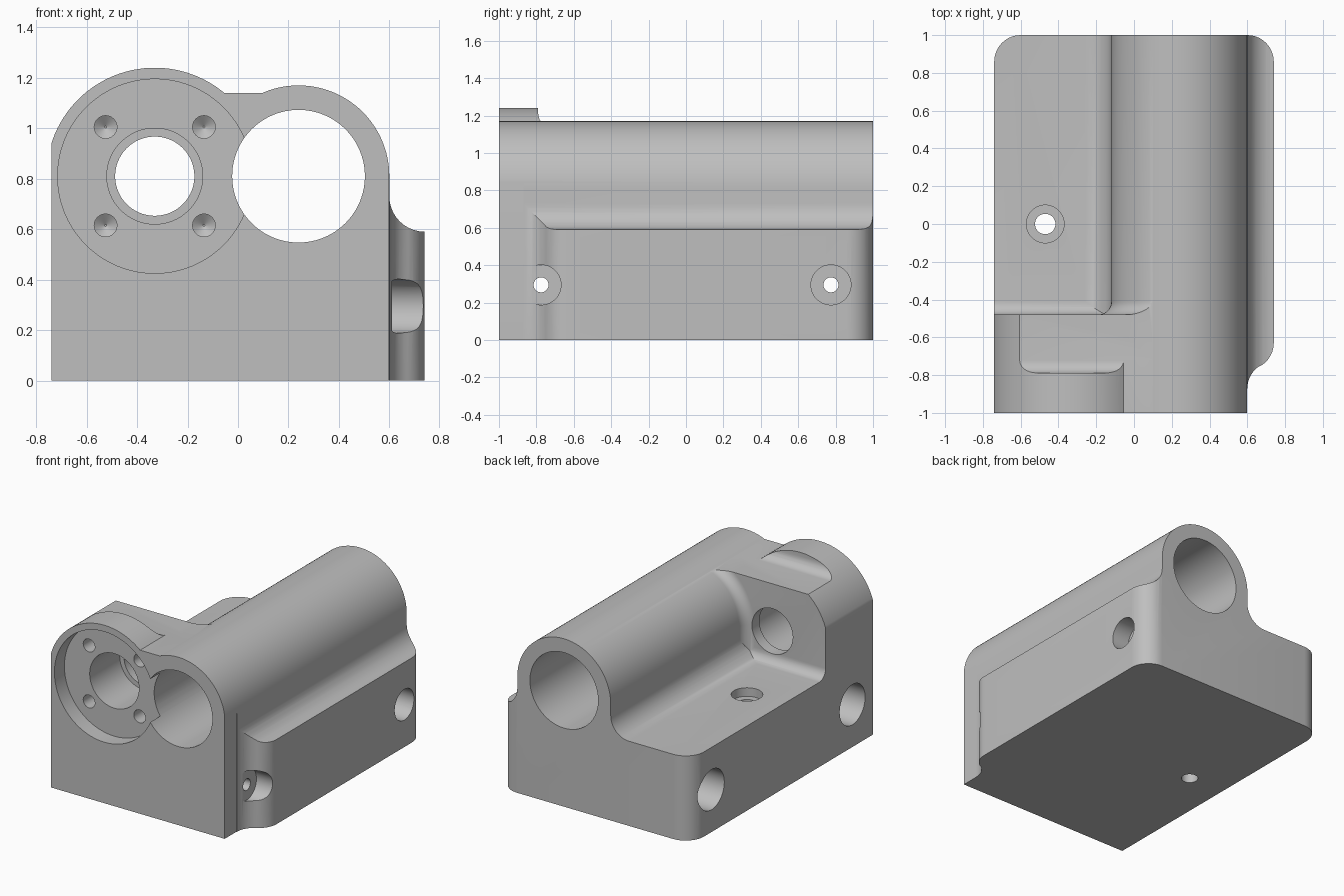
import bpy, bmesh
from math import sin, cos, pi, radians

cube = bpy.data.objects.get("Cube")
if cube:
    bpy.data.objects.remove(cube, do_unlink=True)

grey = bpy.data.materials.new("light_grey")
grey.use_nodes = True
grey.diffuse_color = (0.52, 0.52, 0.52, 1)
grey.node_tree.nodes["Principled BSDF"].inputs["Base Color"].default_value = (0.52, 0.52, 0.52, 1)


def arc(u, v, r, start, end, n=10):
    """Points on a circular arc, angles in degrees."""
    angles = [radians(start + (end - start) * i / n) for i in range(n + 1)]
    return [(u + r * cos(a), v + r * sin(a)) for a in angles]


def loft(name, axis, sections):
    """Solid through flat sections (position, outline) stacked along an axis."""
    place = {"x": lambda t, p: (t, p[0], p[1]),
             "y": lambda t, p: (p[0], t, p[1]),
             "z": lambda t, p: (p[0], p[1], t)}[axis]
    bm = bmesh.new()
    rings = [[bm.verts.new(place(t, p)) for p in pts] for t, pts in sections]
    for a, b in zip(rings, rings[1:]):
        for i in range(len(a)):
            bm.faces.new((a[i - 1], a[i], b[i], b[i - 1]))
    bm.faces.new(rings[0])
    bm.faces.new(rings[-1])
    bmesh.ops.recalc_face_normals(bm, faces=bm.faces[:])
    mesh = bpy.data.meshes.new(name)
    bm.to_mesh(mesh)
    bm.free()
    mesh.materials.append(grey)
    ob = bpy.data.objects.new(name, mesh)
    bpy.context.collection.objects.link(ob)
    return ob


def prism(name, axis, start, end, pts):
    return loft(name, axis, [(start, pts), (end, pts)])


def bore(name, axis, u, v, steps, n=64):
    """Stepped round cutter; steps are (position, radius)."""
    circle = lambda r: arc(u, v, r, 0, 360, n)[:-1]
    return loft(name, axis, [(t, circle(r)) for t, r in steps])


def combine(target, tool, operation):
    mod = target.modifiers.new(operation, "BOOLEAN")
    mod.operation = operation
    mod.solver = "EXACT"
    mod.object = tool
    bpy.context.view_layer.update()
    bpy.context.view_layer.objects.active = target
    bpy.ops.object.modifier_apply(modifier=mod.name)
    bpy.data.objects.remove(tool, do_unlink=True)


AXIS_Z, TUBE_X, MOTOR_X = 0.81, 0.24, -0.33
LEDGE, FILLET, SMALL = 0.59, 0.14, 0.07

# Base ledges flowing into the long tube
body_outline = ([(-0.9, -0.1), (-0.9, LEDGE)]
                + arc(-0.26, LEDGE + FILLET, FILLET, -90, 0)
                + arc(TUBE_X, AXIS_Z, 0.36, 180, 0, 48)
                + arc(0.74, LEDGE + FILLET, FILLET, 180, 270)
                + [(0.9, LEDGE), (0.9, -0.1)])
housing = prism("housing", "y", -1.1, 1.1, body_outline)

# Motor mount with a round flange and a flat step behind it
mount_outline = (arc(MOTOR_X, AXIS_Z, 0.43, 180, 50.13, 40)
                 + [(TUBE_X, 1.14), (TUBE_X, -0.1), (-0.76, -0.1)])
mount = prism("motor_mount", "y", -1.1, -0.48, mount_outline)
step_outline = ([(-0.79, 1.4)]
                + arc(-0.79 + SMALL, 1.14 + SMALL, SMALL, 180, 270)
                + [(-0.3, 1.14), (-0.3, 1.4)])
combine(mount, prism("step_cutter", "x", -1, 0.5, step_outline), "DIFFERENCE")
combine(housing, mount, "UNION")

# Fillet from mount wall to ledge
foot_outline = ([(-0.6, 0.4), (-0.48 + SMALL, 0.4)]
                + arc(-0.48 + SMALL, LEDGE + SMALL, SMALL, 270, 180)
                + [(-0.6, LEDGE + SMALL)])
combine(housing, prism("foot_fillet", "x", -0.9, -0.1, foot_outline), "UNION")


# Fillet from mount wall to tube side
def tube_offset(o):
    return (arc(TUBE_X, AXIS_Z, 0.36 + o, 180, 0, 48)
            + [(0.6 + o, 0.3), (-0.12 - o, 0.3)])


curve = arc(SMALL, -0.48 + SMALL, SMALL, 270, 180)
flare = loft("tube_fillet", "y", [(-0.6, tube_offset(SMALL))]
             + [(y, tube_offset(o)) for o, y in curve]
             + [(-0.4, tube_offset(-0.01))])
combine(flare, prism("fillet_limit", "y", -1.1, -0.3, mount_outline), "INTERSECT")
combine(housing, flare, "UNION")

# Trim everything to the rounded floor plan
plan = ([(-0.74, -1), (0.598, -1), (0.598, -0.87)]
        + arc(0.74, -0.87, FILLET, 180, 120)
        + arc(0.6, -0.63, FILLET, -60, 0)
        + arc(0.6, 0.86, FILLET, 0, 90)
        + arc(-0.6, 0.86, FILLET, 90, 180))
combine(housing, prism("floor_plan", "z", 0, 1.5, plan), "INTERSECT")

# Cross slot with rounded mouths
lip = 0.045
quarter = arc(0.74 - lip, 0.41 + lip, lip, 270, 360, 6) + [(0.9, 0.41 + lip)]
slot = (quarter + [(-x, y) for x, y in reversed(quarter)]
        + [(-x, -y) for x, y in quarter] + [(x, -y) for x, y in reversed(quarter)])
combine(housing, prism("slot_cutter", "z", 0.11, 0.475, slot), "DIFFERENCE")

# Tube bore, motor recess and shaft bore
combine(housing, bore("tube_bore", "y", TUBE_X, AXIS_Z,
                      [(-1.2, 0.263), (1.2, 0.263)], 96), "DIFFERENCE")
combine(housing, bore("motor_recess", "y", MOTOR_X, AXIS_Z,
                      [(-1.2, 0.385), (-0.89, 0.385), (-0.89, 0.19),
                       (-0.56, 0.19), (-0.56, 0.157), (-0.3, 0.157)], 96), "DIFFERENCE")

# Motor screw holes
for sx in (-1, 1):
    for sz in (-1, 1):
        combine(housing, bore("motor_screw", "y", MOTOR_X + sx * 0.195, AXIS_Z + sz * 0.195,
                              [(-0.95, 0.045), (-0.75, 0.045), (-0.72, 0.004)], 32),
                "DIFFERENCE")

# Cross bolts, countersunk on both sides
for y in (-0.775, 0.775):
    combine(housing, bore("cross_bolt", "x", y, 0.295,
                          [(-0.9, 0.14), (0, 0.14), (0, 0.04), (0.61, 0.04),
                           (0.61, 0.107), (0.9, 0.107)], 48), "DIFFERENCE")

# Upright mounting hole in the ledge
combine(housing, bore("ledge_bolt", "z", -0.47, 0,
                      [(-0.1, 0.054), (0.53, 0.054), (0.53, 0.1), (0.7, 0.1)], 48),
        "DIFFERENCE")

# Smooth curves, crisp edges
bpy.ops.object.select_all(action="DESELECT")
housing.select_set(True)
bpy.context.view_layer.objects.active = housing
bpy.ops.object.shade_smooth_by_angle(angle=radians(30))
